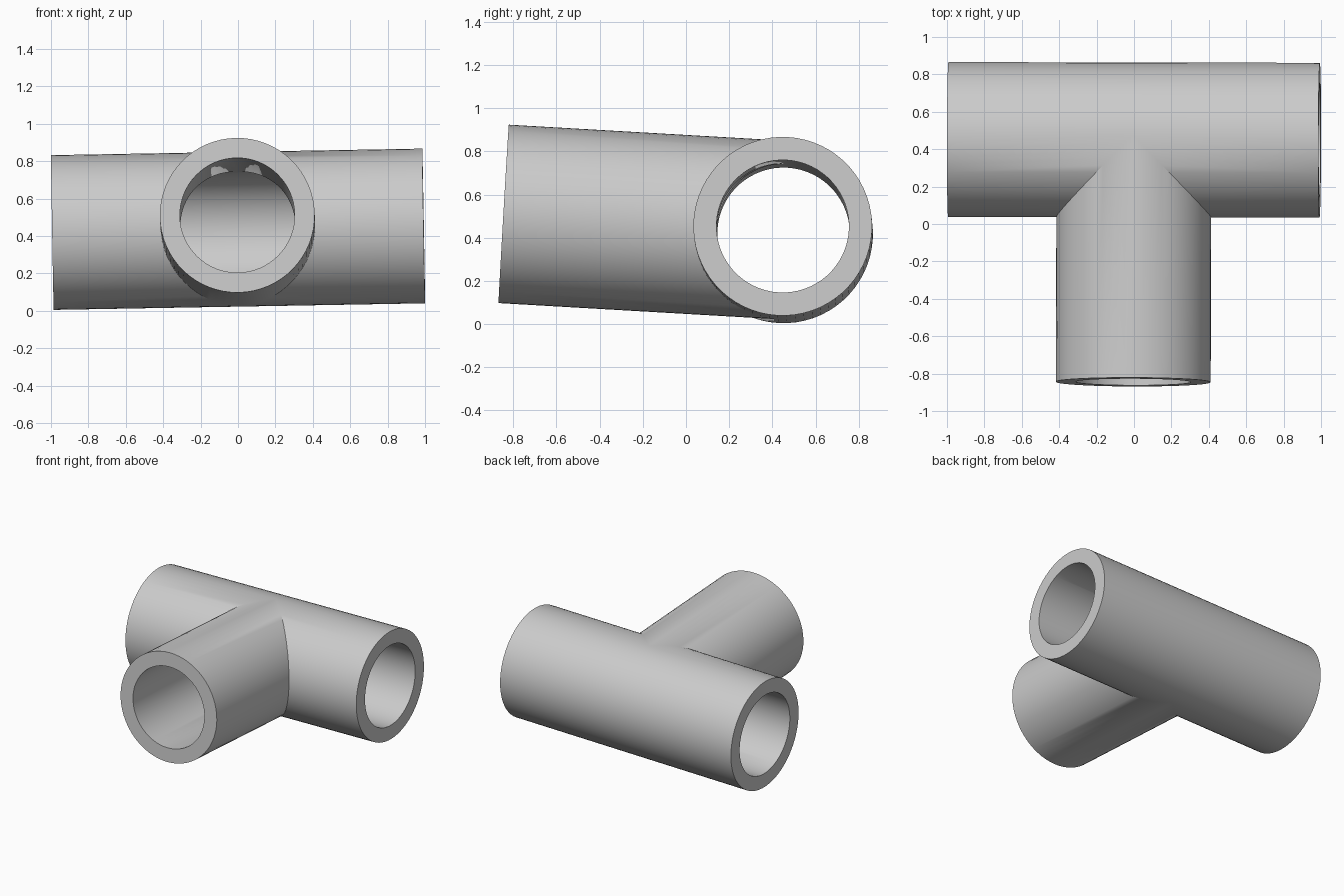
import bpy, bmesh, math
from mathutils import Matrix, Vector

cube = bpy.data.objects.get("Cube")
if cube:
    bpy.data.objects.remove(cube)

OUTER, INNER = 0.414, 0.307
HALF_RUN, BRANCH = 0.993, 1.297
SIDES = 64

grey = bpy.data.materials.new("pipe grey")
grey.use_nodes = True
colour = (0.6, 0.6, 0.6, 1)
grey.diffuse_color = colour
grey.node_tree.nodes["Principled BSDF"].inputs["Base Color"].default_value = colour

bm = bmesh.new()


def quad(*points):
    verts = []
    for p in points:
        v = bm.verts.new(p)
        if all((v.co - w.co).length > 1e-5 for w in verts):
            verts.append(v)
    if len(verts) > 2:
        bm.faces.new(verts)


def run_point(r, a, x):
    return (x, r * math.cos(a), r * math.sin(a))


def branch_point(r, a, y):
    return (r * math.cos(a), y, r * math.sin(a))


def mitre(r, a):
    return r * abs(math.cos(a))


for i in range(SIDES):
    a, b = (2 * math.pi * k / SIDES for k in (i, i + 1))
    front = math.cos((a + b) / 2) < 0
    for r in (OUTER, INNER):
        # Straight run: its front half stops at the mitred joint
        for side in (-1, 1):
            ma, mb = (side * mitre(r, t) if front else 0 for t in (a, b))
            end = side * HALF_RUN
            quad(run_point(r, a, ma), run_point(r, a, end),
                 run_point(r, b, end), run_point(r, b, mb))
        # Branch: from the joint out to its open end
        quad(branch_point(r, a, -mitre(r, a)), branch_point(r, a, -BRANCH),
             branch_point(r, b, -BRANCH), branch_point(r, b, -mitre(r, b)))
    # Ring faces at the three open ends
    for point, end in ((run_point, -HALF_RUN), (run_point, HALF_RUN),
                       (branch_point, -BRANCH)):
        quad(point(OUTER, a, end), point(OUTER, b, end),
             point(INNER, b, end), point(INNER, a, end))

bmesh.ops.remove_doubles(bm, verts=bm.verts, dist=1e-4)
bmesh.ops.recalc_face_normals(bm, faces=bm.faces)

# Slight tilt of the whole fitting
run_axis = Vector((1.985, -0.004, 0.035)).normalized()
up = run_axis.cross(Vector((0, 1.296, -0.075))).normalized()
back = up.cross(run_axis)
tilt = Matrix((run_axis, back, up)).transposed().to_4x4()
bm.transform(Matrix.Translation((0, 0.45, 0.436)) @ tilt)

mesh = bpy.data.meshes.new("tee_pipe")
bm.to_mesh(mesh)
bm.free()
mesh.materials.append(grey)
tee = bpy.data.objects.new("tee_pipe", mesh)
bpy.context.collection.objects.link(tee)

bpy.ops.object.select_all(action="DESELECT")
tee.select_set(True)
bpy.context.view_layer.objects.active = tee
bpy.ops.object.shade_smooth_by_angle(angle=math.radians(35))
